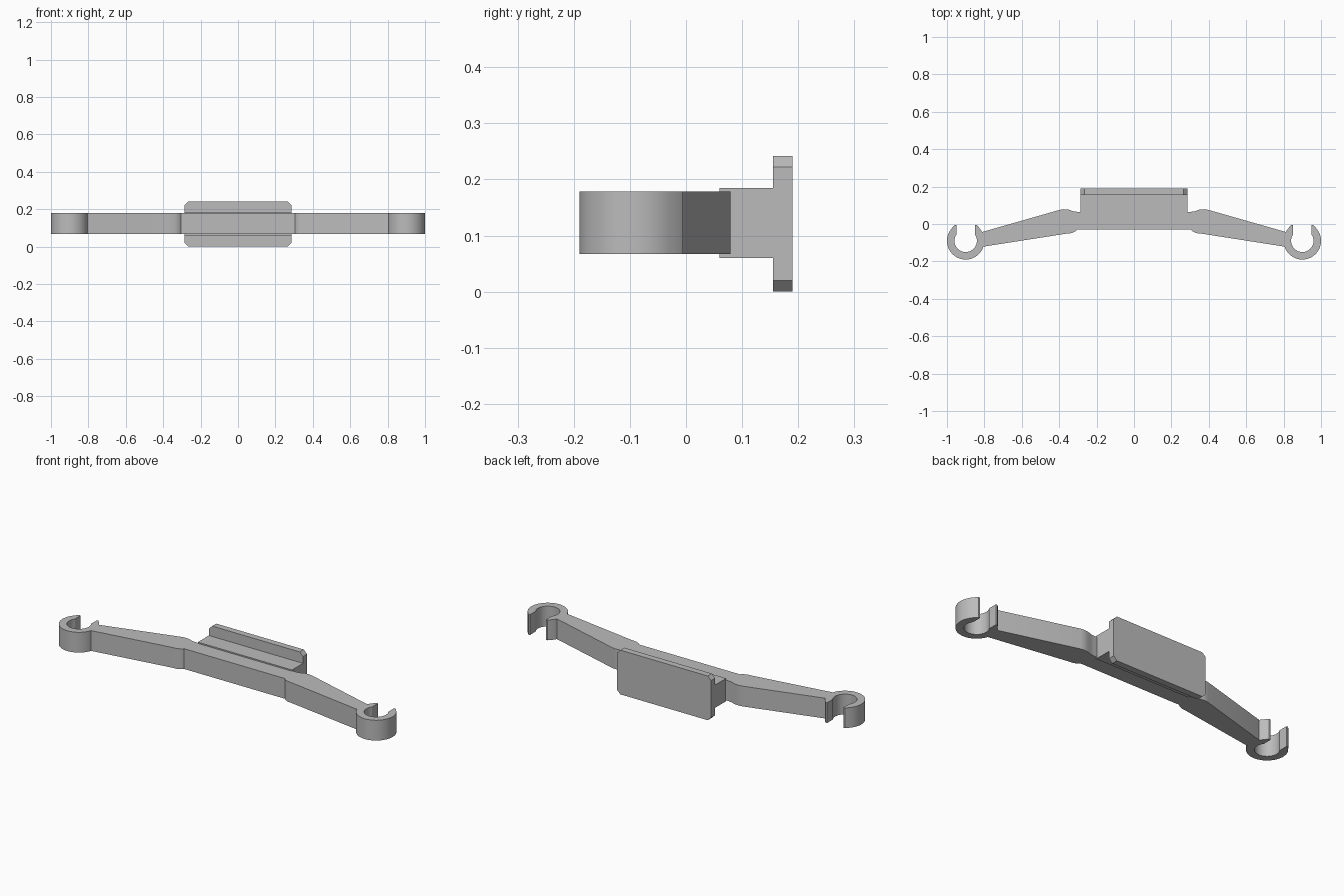
import bpy, bmesh
from math import sin, cos, radians
from mathutils import Vector

cube = bpy.data.objects.get("Cube")
if cube:
    bpy.data.objects.remove(cube, do_unlink=True)

grey = bpy.data.materials.new("plain_grey")
grey.use_nodes = True
colour = (0.5, 0.5, 0.5, 1)
grey.diffuse_color = colour
grey.node_tree.nodes["Principled BSDF"].inputs["Base Color"].default_value = colour


def prism(name, outline, offset):
    """Extrude a closed outline of 3D points along offset."""
    bm = bmesh.new()
    face = bm.faces.new([bm.verts.new(p) for p in outline])
    ext = bmesh.ops.extrude_face_region(bm, geom=[face], use_keep_orig=True)
    moved = [v for v in ext["geom"] if isinstance(v, bmesh.types.BMVert)]
    bmesh.ops.translate(bm, verts=moved, vec=Vector(offset))
    bmesh.ops.recalc_face_normals(bm, faces=bm.faces)
    mesh = bpy.data.meshes.new(name)
    bm.to_mesh(mesh)
    bm.free()
    mesh.materials.append(grey)
    obj = bpy.data.objects.new(name, mesh)
    bpy.context.collection.objects.link(obj)
    return obj


def arc(centre, radius, start, end, steps):
    angles = [radians(start + (end - start) * i / steps) for i in range(steps + 1)]
    return [(centre[0] + radius * cos(a), centre[1] + radius * sin(a)) for a in angles]


# Half outline of the bar: front edge, open clip, then back edge
clip = (0.9, -0.09)
half = [(0.305, -0.03), (0.315, -0.04), (0.335, -0.049), (0.37, -0.053)]
half += arc(clip, 0.1, 198, 402, 40)
half += [(0.966, -0.012), (0.958, -0.005), (0.949, -0.005)]
half += arc(clip, 0.06, 35, -215, 40)
half += [(0.851, -0.005), (0.842, -0.005), (0.834, -0.012)]
half += arc(clip, 0.1, 138, 152, 4)
half += [(0.802, -0.04), (0.395, 0.076), (0.375, 0.079), (0.35, 0.077),
         (0.325, 0.068), (0.305, 0.065)]
outline = half + [(-x, y) for x, y in reversed(half)]
bar = prism("clip_bar", [(x, y, 0.067) for x, y in outline], (0, 0, 0.111))

# Web joining the bar to the plate
w = 0.285
web = prism("mounting_web", [(-w, 0.06, 0.06), (w, 0.06, 0.06),
                             (w, 0.06, 0.185), (-w, 0.06, 0.185)], (0, 0.1, 0))

# Back plate with chamfered corners
c, top = 0.02, 0.242
quarter = [(w - c, 0), (w, c), (w, top - c), (w - c, top)]
corners = quarter + [(-x, z) for x, z in reversed(quarter)]
plate = prism("back_plate", [(x, 0.155, z) for x, z in corners], (0, 0.035, 0))

# Smooth the curved walls of the bar, keeping edges sharp
bpy.ops.object.select_all(action="DESELECT")
bar.select_set(True)
bpy.context.view_layer.objects.active = bar
bpy.ops.object.shade_smooth_by_angle(angle=radians(25))
